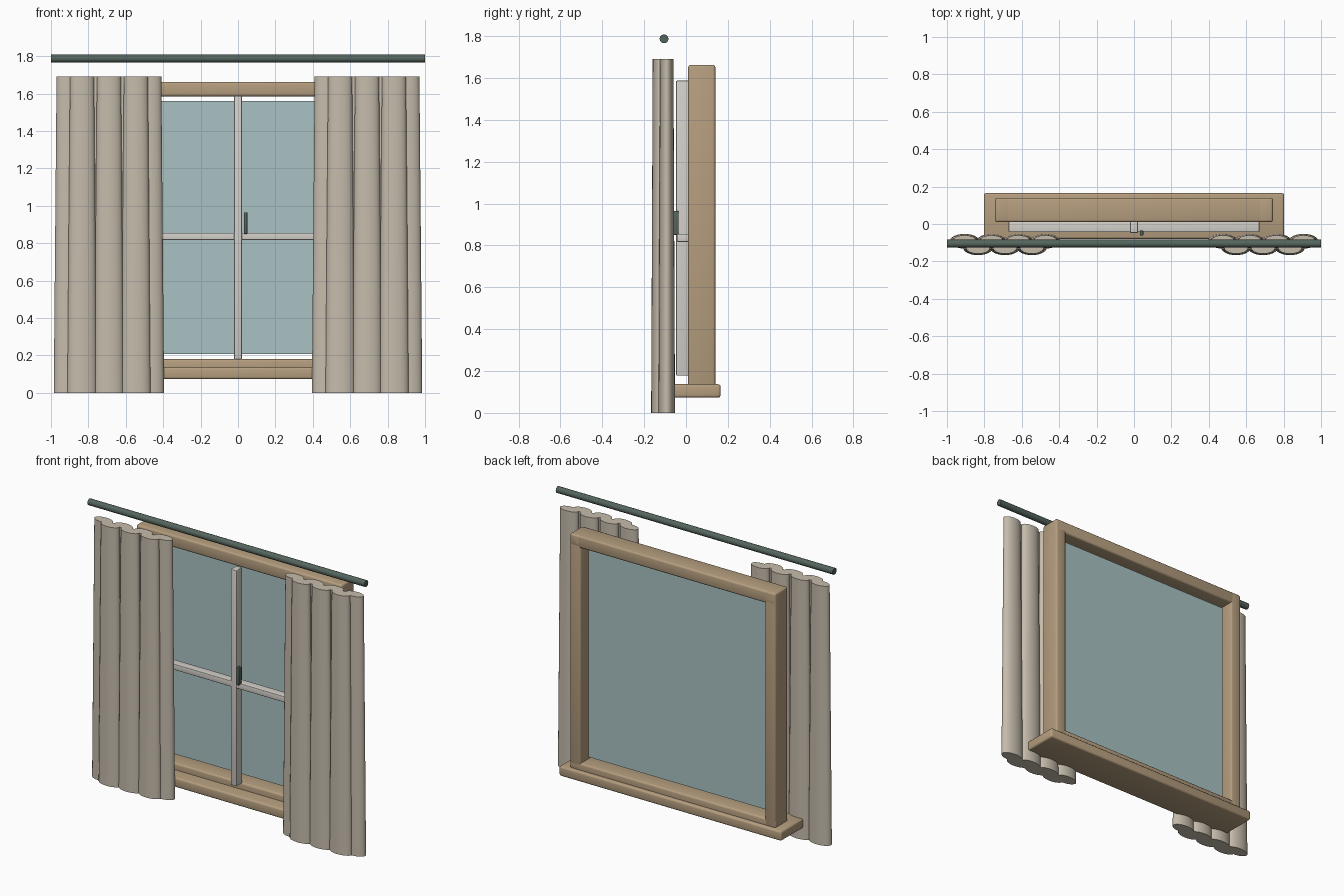
import bpy, bmesh, math
from mathutils import Matrix

if "Cube" in bpy.data.objects:
    bpy.data.objects.remove(bpy.data.objects["Cube"])


def mat(name, r, g, b):
    m = bpy.data.materials.new(name)
    m.diffuse_color = (r, g, b, 1)
    m.use_nodes = True
    m.node_tree.nodes["Principled BSDF"].inputs["Base Color"].default_value = m.diffuse_color
    return m


WOOD = mat("wood", 0.46, 0.34, 0.21)
CLOTH = mat("cloth", 0.56, 0.50, 0.41)
GLASS = mat("glass", 0.40, 0.54, 0.55)
PAINT = mat("paint", 0.66, 0.63, 0.59)
METAL = mat("metal", 0.09, 0.13, 0.11)


def finish(bm, name, material):
    me = bpy.data.meshes.new(name)
    bm.to_mesh(me)
    bm.free()
    ob = bpy.data.objects.new(name, me)
    bpy.context.collection.objects.link(ob)
    me.materials.append(material)
    bpy.ops.object.select_all(action='DESELECT')
    ob.select_set(True)
    bpy.context.view_layer.objects.active = ob
    bpy.ops.object.shade_smooth_by_angle(angle=math.radians(35))
    return ob


def box(name, lo, hi, material, bevel=0.0):
    size = [b - a for a, b in zip(lo, hi)]
    mid = [(a + b) / 2 for a, b in zip(lo, hi)]
    bm = bmesh.new()
    bmesh.ops.create_cube(bm, size=1, matrix=Matrix.Translation(mid) @ Matrix.Diagonal((*size, 1)))
    if bevel:
        bmesh.ops.bevel(bm, geom=bm.edges[:], offset=bevel, segments=3, profile=0.5, affect='EDGES')
    return finish(bm, name, material)


# wooden frame: two jambs and two rails
FY0, FY1 = 0.01, 0.14
for side, s in (("left", -1), ("right", 1)):
    a, b = sorted((s * 0.743, s * 0.665))
    box(side + "_jamb", (a, FY0, 0.10), (b, FY1, 1.663), WOOD, 0.012)
box("top_rail", (-0.743, FY0, 1.585), (0.743, FY1, 1.663), WOOD, 0.012)
box("bottom_rail", (-0.743, FY0, 0.10), (0.743, FY1, 0.18), WOOD, 0.012)

# sill
box("sill", (-0.803, -0.08, 0.073), (0.803, 0.165, 0.137), WOOD, 0.012)

# glass pane, slightly smaller than the opening
box("glass_pane", (-0.645, 0.067, 0.207), (0.645, 0.084, 1.56), GLASS)

# glazing bars in front of the glass
box("vertical_bar", (-0.021, -0.047, 0.178), (0.021, 0.013, 1.587), PAINT, 0.004)
box("horizontal_bar", (-0.67, -0.043, 0.817), (0.67, 0.013, 0.855), PAINT, 0.004)

# latch handle
box("handle", (0.031, -0.062, 0.85), (0.050, -0.035, 0.965), METAL, 0.004)

# curtain rod
bm = bmesh.new()
bmesh.ops.create_cone(bm, cap_ends=True, segments=20, radius1=0.021, radius2=0.021, depth=2,
                      matrix=Matrix.Translation((0, -0.105, 1.787)) @ Matrix.Rotation(math.pi / 2, 4, 'Y'))
finish(bm, "curtain_rod", METAL)

# curtains: overlapping elliptical folds, alternately back and front
H = 1.69
for side, s in (("left", -1), ("right", 1)):
    bm = bmesh.new()
    for i in range(7):
        x = s * (0.69 + (i - 3) * 0.072)
        y = -0.092 if i % 2 == 0 else -0.127
        bmesh.ops.create_cone(bm, cap_ends=True, segments=24, radius1=0.079, radius2=0.064, depth=H,
                              matrix=Matrix.Translation((x, y, H / 2)) @ Matrix.Diagonal((1, 0.5, 1, 1)))
    finish(bm, side + "_curtain", CLOTH)
